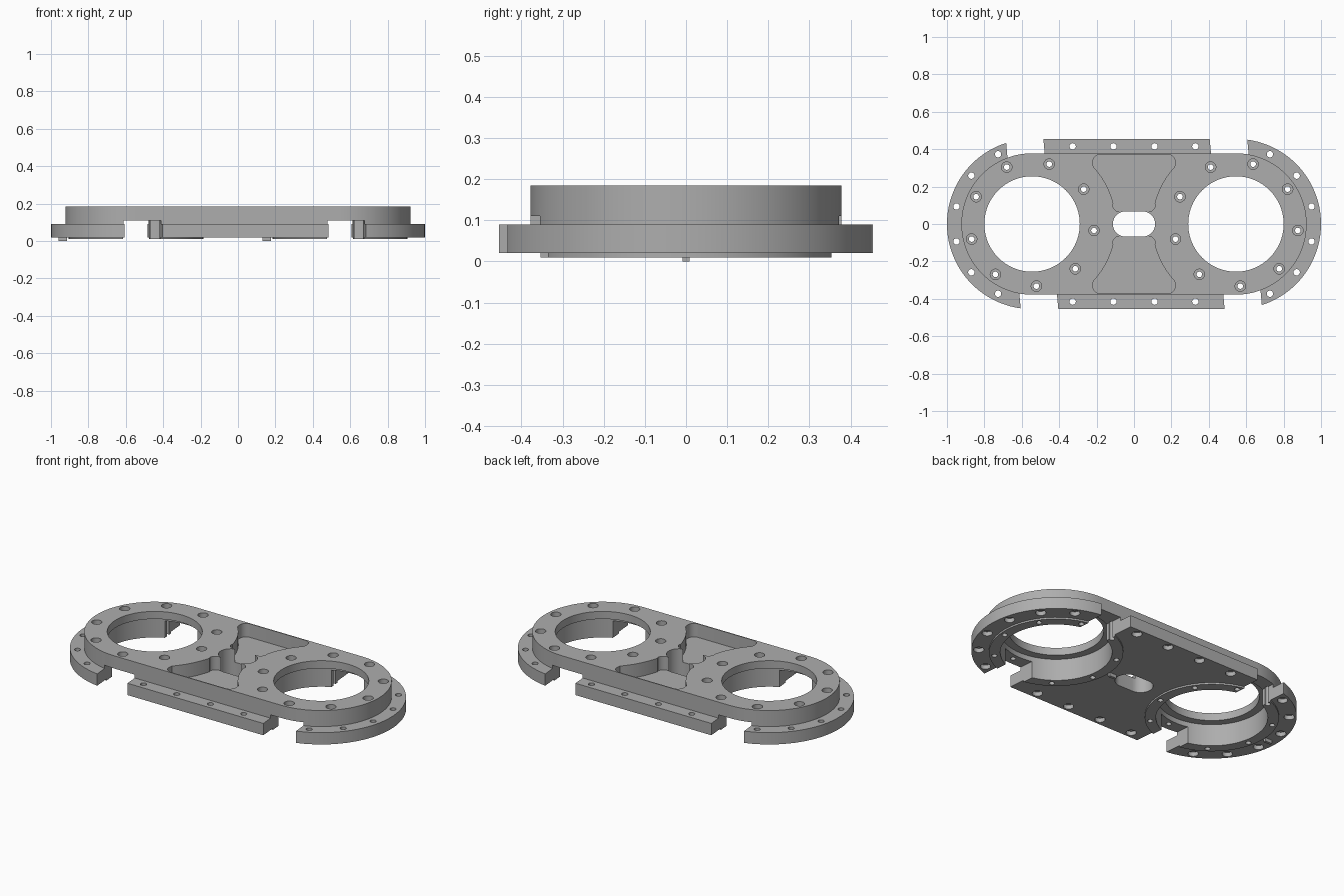
import bpy, bmesh
from math import cos, sin, pi, radians
from mathutils import Matrix, Vector

cube = bpy.data.objects.get("Cube")
if cube:
    bpy.data.objects.remove(cube, do_unlink=True)

metal = bpy.data.materials.new("machined_grey")
metal.use_nodes = True
metal.diffuse_color = (0.42, 0.42, 0.42, 1)
metal.node_tree.nodes["Principled BSDF"].inputs["Base Color"].default_value = (0.42, 0.42, 0.42, 1)

CX = 0.545                      # distance of each bore from the middle
CENTRES = (-CX, CX)


def arc(cx, cy, r, a0, a1, n):
    step = (a1 - a0) / n
    return [(cx + r * cos(radians(a0 + step * i)), cy + r * sin(radians(a0 + step * i)))
            for i in range(n + 1)]


def circle(x, y, r, n=32):
    return arc(x, y, r, 0, 360, n)[:-1]


def stadium(half, r, n=48):
    return arc(half, 0, r, -90, 90, n) + arc(-half, 0, r, 90, 270, n)


def box(x, y, w, d, turn=0):
    rot = Matrix.Rotation(radians(turn), 2)
    corners = [(-w / 2, -d / 2), (w / 2, -d / 2), (w / 2, d / 2), (-w / 2, d / 2)]
    return [tuple(Vector((x, y)) + rot @ Vector(c)) for c in corners]


def prisms(name, outlines, z0, z1):
    """One object made of upright prisms, one per outline."""
    bm = bmesh.new()
    for pts in outlines:
        low = [bm.verts.new((x, y, z0)) for x, y in pts]
        face = bm.faces.new(low)
        ext = bmesh.ops.extrude_face_region(bm, geom=[face])
        for v in ext["geom"]:
            if isinstance(v, bmesh.types.BMVert):
                v.co.z = z1
    bmesh.ops.recalc_face_normals(bm, faces=bm.faces)
    mesh = bpy.data.meshes.new(name)
    bm.to_mesh(mesh)
    bm.free()
    mesh.materials.append(metal)
    obj = bpy.data.objects.new(name, mesh)
    bpy.context.collection.objects.link(obj)
    return obj


def combine(target, operation, name, outlines, z0, z1):
    tool = prisms(name, outlines, z0, z1)
    tool.hide_render = True
    mod = target.modifiers.new(name, "BOOLEAN")
    mod.operation = operation
    mod.solver = "EXACT"
    mod.object = tool
    bpy.context.view_layer.objects.active = target
    bpy.ops.object.modifier_apply(modifier=mod.name)
    bpy.data.objects.remove(tool, do_unlink=True)


# Body with its lower flange and the raised rings underneath
plate = prisms("twin_bore_plate", [stadium(CX, 0.378)], 0.02, 0.185)
combine(plate, "UNION", "flange", [stadium(CX, 0.455)], 0.02, 0.09)
combine(plate, "UNION", "raised_rings", [circle(x, 0, 0.36, 96) for x in CENTRES], 0.01, 0.05)

# Bores, wider from below, leaving a lip at the top
combine(plate, "DIFFERENCE", "bores", [circle(x, 0, 0.255, 96) for x in CENTRES], -0.1, 0.3)
combine(plate, "DIFFERENCE", "undercuts", [circle(x, 0, 0.30, 96) for x in CENTRES], -0.1, 0.14)

# Slanted slots across each bore, cutting the flange into segments
combine(plate, "DIFFERENCE", "slots", [box(x, 0, 0.2, 1.1, 5) for x in CENTRES], -0.1, 0.11)

# Waisted pockets in the top, joined by a through slot
side = arc(-CX, 0, 0.448, 14, 43, 14) + arc(-0.18, 0.332, 0.04, 180, 90, 8)
side = arc(-0.075, 0.105, 0.04, 270, 190, 8) + side
back = side + [(-x, y) for x, y in reversed(side)]
front = [(x, -y) for x, y in back]
combine(plate, "DIFFERENCE", "pockets", [back, front], 0.105, 0.3)
combine(plate, "DIFFERENCE", "middle_slot", [stadium(0.045, 0.068, 20)], -0.1, 0.3)

# Ring of bolt holes around each bore
ring = [(x + 0.333 * cos(radians(a)), 0.333 * sin(radians(a)))
        for x in CENTRES for a in range(34, 394, 40)]
combine(plate, "DIFFERENCE", "bolt_holes", [circle(x, y, 0.015, 20) for x, y in ring], -0.1, 0.3)
combine(plate, "DIFFERENCE", "bolt_heads", [circle(x, y, 0.028) for x, y in ring], 0.13, 0.3)

# Flange screw holes, counterbored from below
screws = [(x, s * 0.415) for x in (-0.328, -0.11, 0.11, 0.328) for s in (-1, 1)]
for s in (-1, 1):
    for a in (-64, -38.5, -13, 13, 38.5, 64):
        screws.append((s * (CX + 0.415 * cos(radians(a))), 0.415 * sin(radians(a))))
combine(plate, "DIFFERENCE", "screw_holes", [circle(x, y, 0.017, 20) for x, y in screws], -0.1, 0.1)
combine(plate, "DIFFERENCE", "screw_heads", [circle(x, y, 0.028) for x, y in screws], -0.1, 0.045)

# Small locating keys on the underside
keys = prisms("locating_keys", [box(x - 0.392, 0, 0.045, 0.016) for x in CENTRES], 0, 0.025)

for obj in (plate, keys):
    bpy.ops.object.select_all(action="DESELECT")
    obj.select_set(True)
    bpy.context.view_layer.objects.active = obj
    bpy.ops.object.shade_smooth_by_angle(angle=radians(30))
